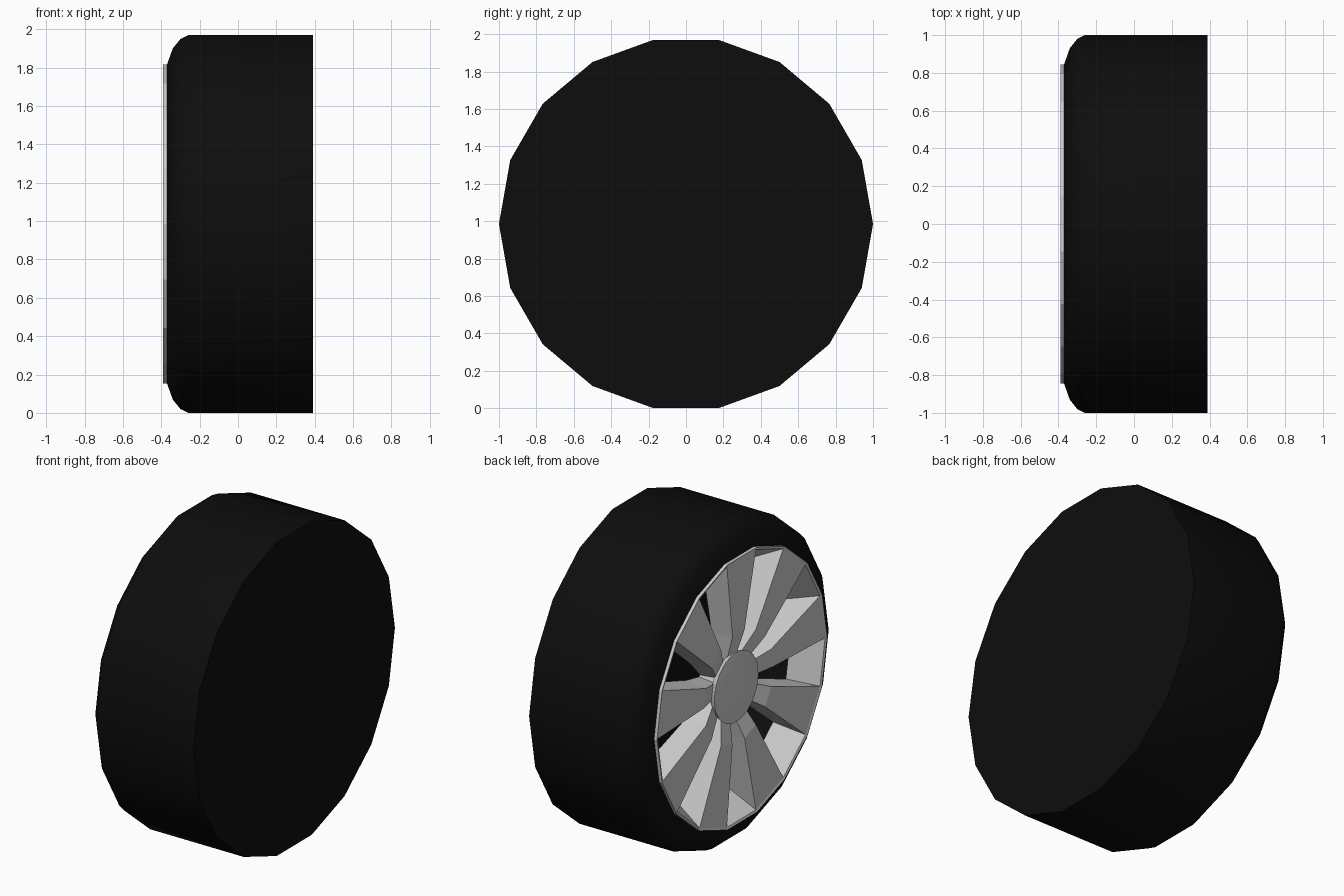
import bpy, bmesh, math

if "Cube" in bpy.data.objects:
    bpy.data.objects.remove(bpy.data.objects["Cube"])

SIDES = 18
CZ = 0.985          # axle height


def point(x, r, deg, offset=0.0):
    """Point at radius r and angle deg about the axle, shifted sideways by offset."""
    a = math.radians(deg)
    c, s = math.cos(a), math.sin(a)
    return (x, r * c - offset * s, CZ + r * s + offset * c)


def finish(name, bm, smooth=False, mat=None):
    bmesh.ops.remove_doubles(bm, verts=bm.verts, dist=0.0001)
    bmesh.ops.recalc_face_normals(bm, faces=bm.faces)
    me = bpy.data.meshes.new(name)
    bm.to_mesh(me)
    bm.free()
    ob = bpy.data.objects.new(name, me)
    bpy.context.collection.objects.link(ob)
    if mat:
        me.materials.append(mat)
    if smooth:
        bpy.ops.object.select_all(action='DESELECT')
        ob.select_set(True)
        bpy.context.view_layer.objects.active = ob
        bpy.ops.object.shade_smooth_by_angle(angle=math.radians(35))
    return ob


def lathe(profile, cap_first=False, cap_last=False):
    """Spin an (x, radius) profile around the axle."""
    bm = bmesh.new()
    rings = [[bm.verts.new(point(x, r, 360 * i / SIDES)) for i in range(SIDES)]
             for x, r in profile]
    for a, b in zip(rings, rings[1:]):
        for i in range(SIDES):
            j = (i + 1) % SIDES
            bm.faces.new((a[i], a[j], b[j], b[i]))
    if cap_first:
        bm.faces.new(rings[0])
    if cap_last:
        bm.faces.new(rings[-1])
    return bm


# Tyre: closed flat inner side, rounded outer shoulder, open at the rim
rubber = bpy.data.materials.new("rubber")
rubber.diffuse_color = (0.004, 0.004, 0.004, 1)
rubber.use_nodes = True
rubber.node_tree.nodes["Principled BSDF"].inputs["Base Color"].default_value = rubber.diffuse_color
finish("tyre", lathe([(0.39, 1.0), (-0.26, 1.0), (-0.30, 0.98),
                      (-0.34, 0.93), (-0.37, 0.845)], cap_first=True), True, rubber)

# Rim lip and tapering barrel
finish("rim", lathe([(-0.37, 0.845), (-0.39, 0.845), (-0.385, 0.83), (-0.21, 0.735)]))

# Nine spokes: wide at the rim, narrow at a kink, then dipping to the hub
bm = bmesh.new()
half = math.radians(10)
# (front x, front radius, front half width, back x, back radius, back half width)
sections = [
    (-0.385, 0.83 * math.cos(half), 0.83 * math.sin(half),
     -0.21, 0.735 * math.cos(half), 0.735 * math.sin(half)),
    (-0.365, 0.34, 0.06, -0.23, 0.34, 0.075),
    (-0.31, 0.16, 0.045, -0.20, 0.16, 0.055),
]
for k in range(9):
    deg = 10 + 40 * k
    rings = []
    for fx, fr, fw, bx, br, bw in sections:
        rings.append([bm.verts.new(point(*p)) for p in (
            (fx, fr, deg, -fw), (fx, fr, deg, fw),
            (bx, br, deg, bw), (bx, br, deg, -bw))])
    for a, b in zip(rings, rings[1:]):
        for i in range(4):
            j = (i + 1) % 4
            bm.faces.new((a[i], a[j], b[j], b[i]))
finish("spokes", bm)

# Hub core behind a gently domed cap
finish("hub_core", lathe([(-0.20, 0.18), (-0.32, 0.18)], True, True), True)
finish("hub_cap", lathe([(-0.31, 0.20), (-0.35, 0.22), (-0.362, 0.15),
                         (-0.368, 0.07), (-0.37, 0.01)], True, True), True)
